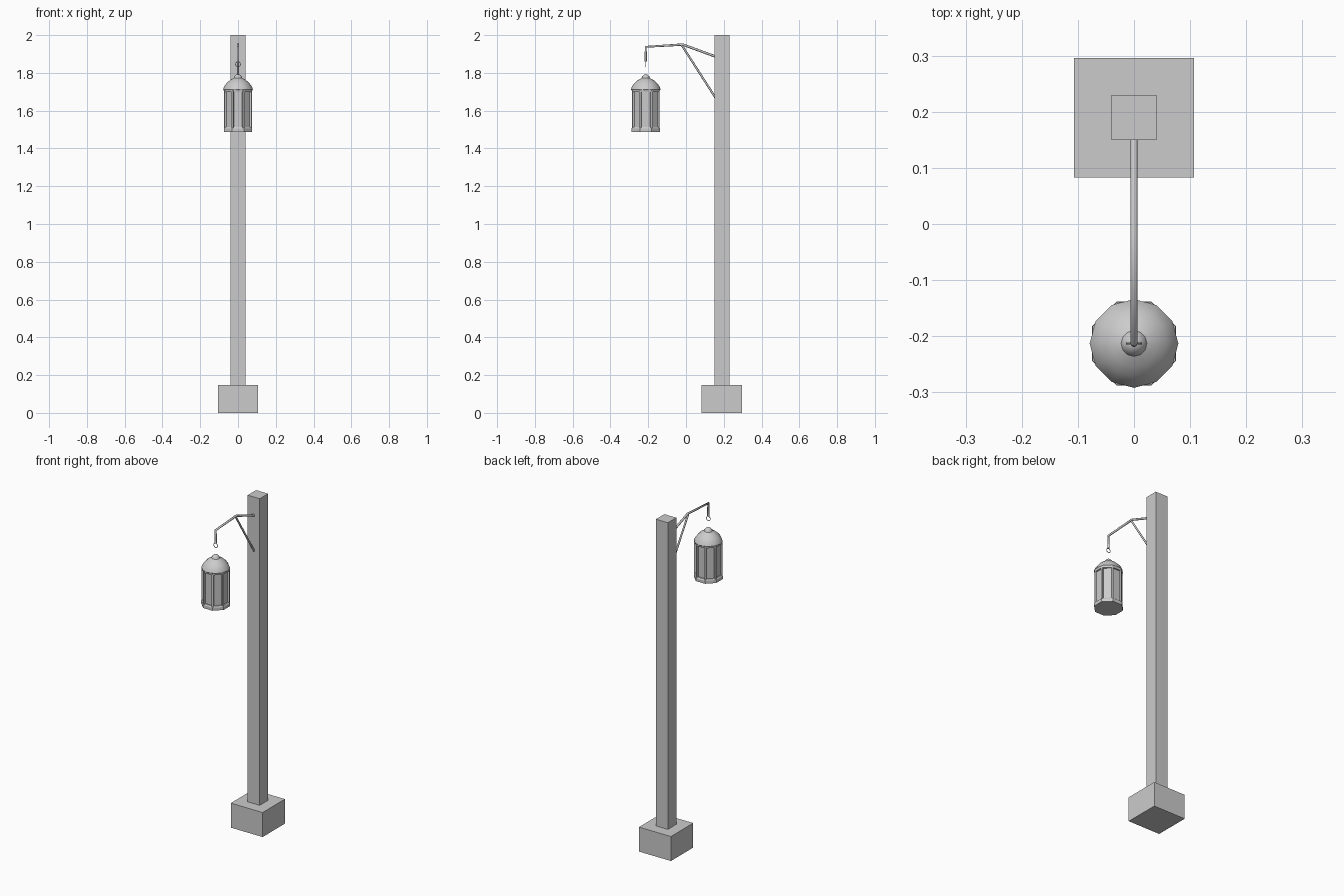
import bpy
from math import sin, cos, pi, radians

if "Cube" in bpy.data.objects:
    bpy.data.objects.remove(bpy.data.objects["Cube"])

LX, LY = 0.0, -0.213  # lantern axis


def mesh_object(name, verts, faces):
    me = bpy.data.meshes.new(name)
    me.from_pydata(verts, [], faces)
    me.update()
    ob = bpy.data.objects.new(name, me)
    bpy.context.collection.objects.link(ob)
    return ob


def box(name, center, size, rot_z=0.0):
    bpy.ops.mesh.primitive_cube_add(size=1, location=center, rotation=(0, 0, rot_z))
    ob = bpy.context.object
    ob.name = name
    ob.scale = size
    return ob


def lathe(name, profile, sides, phase=0.0):
    """Spin (radius, z) points round the lantern axis and cap both ends."""
    verts = [(LX + r * cos(phase + 2 * pi * i / sides),
              LY + r * sin(phase + 2 * pi * i / sides), z)
             for r, z in profile for i in range(sides)]
    faces = []
    for k in range(len(profile) - 1):
        a, b = k * sides, (k + 1) * sides
        for i in range(sides):
            j = (i + 1) % sides
            faces.append((a + i, a + j, b + j, b + i))
    faces.append(tuple(reversed(range(sides))))
    faces.append(tuple(range(len(verts) - sides, len(verts))))
    return mesh_object(name, verts, faces)


def bar(name, points, radius):
    cu = bpy.data.curves.new(name, 'CURVE')
    cu.dimensions = '3D'
    cu.bevel_depth = radius
    cu.bevel_resolution = 2
    cu.use_fill_caps = True
    sp = cu.splines.new('POLY')
    sp.points.add(len(points) - 1)
    for p, (y, z) in zip(sp.points, points):
        p.co = (0, y, z, 1)
    ob = bpy.data.objects.new(name, cu)
    bpy.context.collection.objects.link(ob)
    return ob


def smooth(ob, angle):
    bpy.ops.object.select_all(action='DESELECT')
    ob.select_set(True)
    bpy.context.view_layer.objects.active = ob
    bpy.ops.object.shade_smooth_by_angle(angle=radians(angle))


# Footing and post
box("footing", (0, 0.1895, 0.074), (0.213, 0.213, 0.148))
box("post", (0, 0.19, 1.074), (0.08, 0.08, 1.852))

# Bracket arm and diagonal brace
bar("arm", [(0.155, 1.887), (-0.017, 1.950), (-0.213, 1.938), (-0.213, 1.86)], 0.0065)
bar("brace", [(-0.022, 1.946), (0.155, 1.67)], 0.0055)

# Hook ring under the arm tip
bpy.ops.mesh.primitive_torus_add(major_radius=0.013, minor_radius=0.0018,
                                 major_segments=16, minor_segments=6,
                                 location=(0, LY, 1.846), rotation=(pi / 2, 0, 0))
bpy.context.object.name = "hook_ring"

# Lantern roof
roof = lathe("lantern_roof", [(0.074, 1.706), (0.079, 1.713), (0.072, 1.730),
                              (0.060, 1.746), (0.042, 1.762), (0.023, 1.772),
                              (0.019, 1.782), (0.010, 1.790), (0.002, 1.793)], 12)
smooth(roof, 40)

# Octagonal base, upper rim and glass
P = pi / 8
lathe("lantern_base", [(0.081, 1.488), (0.081, 1.506), (0.076, 1.513)], 8, P)
lathe("lantern_rim", [(0.078, 1.700), (0.080, 1.712)], 8, P)
lathe("lantern_glass", [(0.069, 1.510), (0.069, 1.705)], 8, P)

# Corner bars
for i in range(8):
    a = P + i * pi / 4
    box(f"corner_bar_{i + 1}", (LX + 0.073 * cos(a), LY + 0.073 * sin(a), 1.607),
        (0.010, 0.010, 0.20), a)
